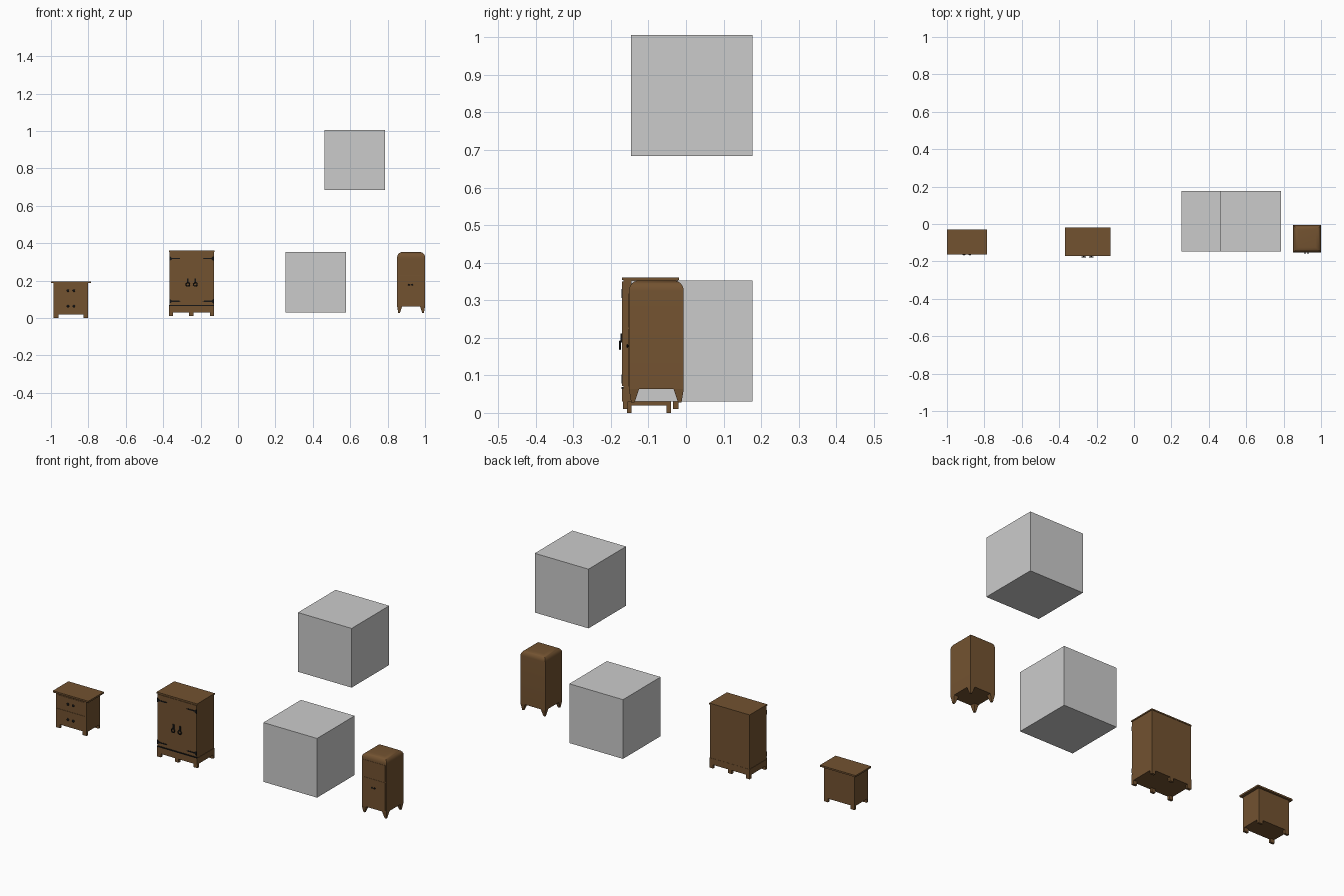
import bpy, bmesh, math
from mathutils import Matrix, Vector

if "Cube" in bpy.data.objects:
    bpy.data.objects.remove(bpy.data.objects["Cube"])

def material(name, rgb):
    m = bpy.data.materials.new(name)
    m.diffuse_color = (*rgb, 1)
    m.use_nodes = True
    m.node_tree.nodes["Principled BSDF"].inputs["Base Color"].default_value = m.diffuse_color
    return m

WOOD = material("dark_wood", (0.17, 0.085, 0.03))
IRON = material("black_iron", (0.008, 0.008, 0.008))

def finish(name, bm, mat=None, smooth=False):
    bmesh.ops.recalc_face_normals(bm, faces=bm.faces)
    me = bpy.data.meshes.new(name)
    bm.to_mesh(me)
    bm.free()
    ob = bpy.data.objects.new(name, me)
    bpy.context.collection.objects.link(ob)
    if mat:
        me.materials.append(mat)
    if smooth:
        bpy.ops.object.select_all(action='DESELECT')
        bpy.context.view_layer.objects.active = ob
        ob.select_set(True)
        bpy.ops.object.shade_smooth_by_angle(angle=math.radians(40))
    return ob

def box(name, x, y, z, mat=None, top_round=0):
    """Box from (min, max) ranges, optionally with rounded top edges."""
    bm = bmesh.new()
    bmesh.ops.create_cube(bm, size=1)
    for v in bm.verts:
        v.co = Vector([r[0] if c < 0 else r[1] for r, c in zip((x, y, z), v.co)])
    if top_round:
        edges = [e for e in bm.edges if all(v.co.z > z[1] - 1e-5 for v in e.verts)]
        bmesh.ops.bevel(bm, geom=edges, offset=top_round, segments=6, profile=0.5, affect='EDGES')
    return finish(name, bm, mat, bool(top_round))

def plate(name, outline, y0, y1, mat):
    """Extrude an x,z outline from y0 to y1."""
    bm = bmesh.new()
    f = bm.faces.new([bm.verts.new((x, y0, z)) for x, z in outline])
    r = bmesh.ops.extrude_face_region(bm, geom=[f])
    for v in r["geom"]:
        if isinstance(v, bmesh.types.BMVert):
            v.co.y = y1
    return finish(name, bm, mat)

def knob(name, x, y, z, r, depth):
    """Stem and round head pointing to the front."""
    bm = bmesh.new()
    turn = Matrix.Rotation(math.pi / 2, 4, 'X')
    bmesh.ops.create_cone(bm, cap_ends=True, segments=12, radius1=r * .5, radius2=r * .5, depth=depth,
                          matrix=Matrix.Translation((x, y - depth / 2, z)) @ turn)
    bmesh.ops.create_uvsphere(bm, u_segments=12, v_segments=8, radius=r,
                              matrix=Matrix.Translation((x, y - depth * .7, z)) @ Matrix.Diagonal((1, .5, 1, 1)) @ turn)
    finish(name, bm, IRON, True)

# plain cubes
box("lower_cube", (.255, .578), (-.146, .177), (.03, .352))
box("upper_cube", (.463, .786), (-.146, .177), (.684, 1.006))

# nightstand
box("nightstand_body", (-.986, -.801), (-.157, -.040), (.02, .187), WOOD)
box("nightstand_top", (-1, -.786), (-.163, -.029), (.187, .196), WOOD)
for i, z in enumerate(((.030, .105), (.110, .180))):
    box("nightstand_drawer", (-.977, -.810), (-.159, -.156), z, WOOD)
    for x in (-.909, -.877):
        knob("nightstand_knob", x, -.159, (.064, .147)[i], .007, .007)
for x in (-.986, -.826):
    for y in (-.157, -.052):
        box("nightstand_foot", (x, x + .025), (y, y + .012), (0, .02), WOOD)

# large cabinet
cx = -.248
box("cabinet_body", (-.367, -.129), (-.167, -.021), (.03, .354), WOOD)
box("cabinet_top", (-.370, -.126), (-.171, -.019), (.354, .361), WOOD)
box("cabinet_plinth", (-.369, -.127), (-.170, -.020), (.03, .064), WOOD)
box("cabinet_plinth_moulding", (-.368, -.128), (-.172, -.166), (.064, .069), IRON)
for x in (-.369, -.261, -.149):
    for y in (-.168, -.034):
        box("cabinet_foot", (x, x + .022), (y, y + .014), (.01, .03), WOOD)
strap = [(.119, -.012), (.113, -.010), (.105, -.003), (.066, -.003), (.059, 0),
         (.066, .003), (.105, .003), (.113, .010), (.119, .012)]
for s in (-1, 1):
    box("cabinet_door", sorted((cx + s * .001, cx + s * .117)), (-.170, -.166), (.072, .350), WOOD)
    for z in (.318, .090):
        plate("cabinet_hinge", [(cx + s * a, z + b) for a, b in strap], -.172, -.169, IRON)
    # ring pull on a back plate
    px = cx + s * .020
    box("cabinet_pull_plate", (px - .004, px + .004), (-.175, -.169), (.187, .212), IRON)
    bpy.ops.mesh.primitive_torus_add(major_segments=20, minor_segments=8, major_radius=.0095,
                                     minor_radius=.003, location=(px, -.176, .180),
                                     rotation=(math.pi / 2, 0, 0))
    ring = bpy.context.object
    ring.name = "cabinet_pull_ring"
    ring.data.materials.append(IRON)
    bpy.ops.object.shade_smooth_by_angle()

# tall rounded cabinet
X, Y = (.851, 1.0), (-.152, -.006)
box("rounded_cabinet_body", X, Y, (.063, .353), WOOD, .028)
box("rounded_cabinet_drawer", (.858, .993), (-.1535, -.151), (.228, .318), WOOD)
box("rounded_cabinet_door", (.858, .993), (-.1535, -.151), (.070, .224), WOOD)
for x in (.914, .931):
    knob("rounded_cabinet_knob", x, -.153, .178, .005, .005)

# tapered legs, one per corner
for px, sx in ((X[0], 1), (X[1], -1)):
    for py, sy in ((Y[0], 1), (Y[1], -1)):
        bm = bmesh.new()
        bmesh.ops.create_cube(bm, size=1)
        for v in bm.verts:
            a, b = (0, .027) if v.co.z > 0 else (.006, .015)
            z = .063 if v.co.z > 0 else .027
            v.co = (px + sx * (a if v.co.x < 0 else b), py + sy * (a if v.co.y < 0 else b), z)
        finish("rounded_cabinet_leg", bm, WOOD)
